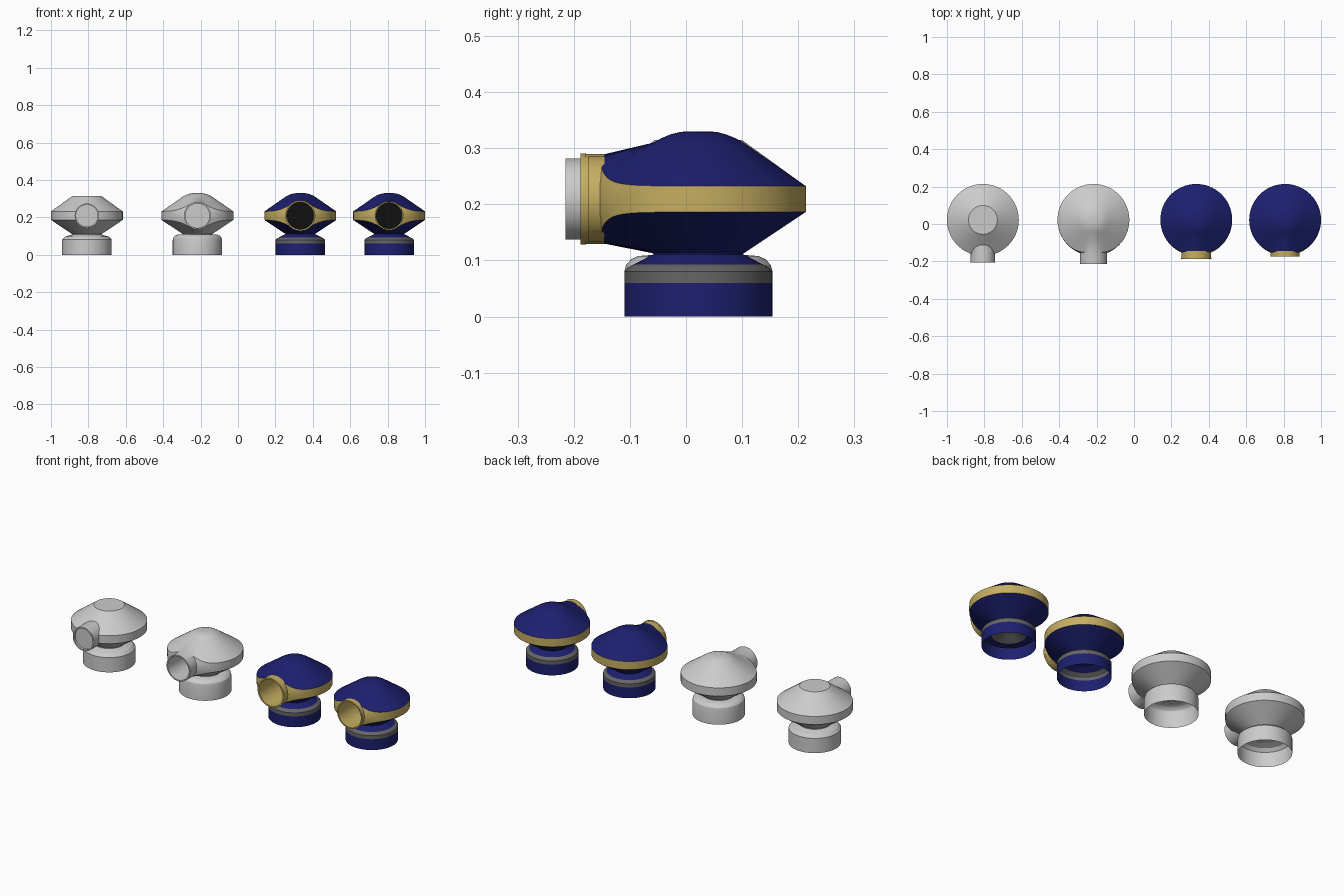
import bpy, bmesh, math
from mathutils import Matrix

if "Cube" in bpy.data.objects:
    bpy.data.objects.remove(bpy.data.objects["Cube"])

SEG = 96
CY = 0.022          # y of every unit's axis
PZ = 0.2095         # height of the nozzle axis
R = 0.192           # head radius


def material(name, c):
    m = bpy.data.materials.new(name)
    m.diffuse_color = (*c, 1)
    m.use_nodes = True
    m.node_tree.nodes["Principled BSDF"].inputs["Base Color"].default_value = m.diffuse_color
    return m


MATS = [material("navy", (0.012, 0.014, 0.16)), material("gold", (0.56, 0.42, 0.12)),
        material("black", (0.005, 0.005, 0.005)), material("dark_grey", (0.13, 0.13, 0.13))]


def finish(bm, name, coloured):
    bmesh.ops.recalc_face_normals(bm, faces=bm.faces)
    me = bpy.data.meshes.new(name)
    bm.to_mesh(me)
    bm.free()
    ob = bpy.data.objects.new(name, me)
    bpy.context.collection.objects.link(ob)
    if coloured:
        for m in MATS:
            me.materials.append(m)
    return ob


def smooth(ob):
    bpy.ops.object.select_all(action='DESELECT')
    bpy.context.view_layer.objects.active = ob
    ob.select_set(True)
    bpy.ops.object.shade_smooth_by_angle(angle=math.radians(25))


def revolve(name, x, section, mats, coloured, cap=(False, False)):
    # section(angle) gives the (radius, z) points; mats gives a material per strip
    bm = bmesh.new()
    cols = []
    for i in range(SEG):
        a = 2 * math.pi * i / SEG
        cols.append([bm.verts.new((x + r * math.sin(a), CY - r * math.cos(a), z))
                     for r, z in section(a)])
    for i in range(SEG):
        p, q = cols[i], cols[(i + 1) % SEG]
        for j in range(len(p) - 1):
            bm.faces.new((p[j], q[j], q[j + 1], p[j + 1])).material_index = mats[j]
    for end, on in zip((0, -1), cap):
        if on:
            bm.faces.new([c[end] for c in cols])
    return finish(bm, name, coloured)


def cylinder_y(name, x, rad, y0, y1, coloured, side, back):
    # nozzle cylinder running along y
    bm = bmesh.new()
    mat = Matrix.Translation((x, (y0 + y1) / 2, PZ)) @ Matrix.Rotation(math.pi / 2, 4, 'X')
    bmesh.ops.create_cone(bm, cap_ends=True, segments=64, radius1=rad, radius2=rad,
                          depth=y1 - y0, matrix=mat)
    for f in bm.faces:
        f.material_index = back if f.calc_center_median().y > y1 - 1e-4 else side
    return finish(bm, name, coloured)


def combine(ob, other, op):
    m = ob.modifiers.new(op, 'BOOLEAN')
    m.operation, m.object, m.solver = op, other, 'EXACT'
    bpy.context.view_layer.objects.active = ob
    bpy.ops.object.modifier_apply(modifier=m.name)
    bpy.data.objects.remove(other)


def plain_head(a):
    return [(0.08, 0.112), (R, 0.187), (R, 0.232), (0.077, 0.315)]


def flared_head(nozzle_r):
    # rim band swells up and down around the nozzle at the front
    def section(a):
        x = R * math.sin(a)
        g = math.exp(-(x / 0.085) ** 2) if math.cos(a) > 0 else 0
        h = 0.0228 + (nozzle_r - 0.0245) * g
        band = [(R - 0.018 * g * k * k, PZ + h * k) for k in (-1, -0.6, -0.2, 0.2, 0.6, 1)]
        return [(0.081, 0.113)] + band + [(0.08, 0.31), (0.066, 0.318), (0.05, 0.3245),
                                          (0.033, 0.329), (0.015, 0.3302)]
    return section


BASES = {
    "plain": ([(0.132, 0), (0.132, 0.082), (0.117, 0.097), (0.08, 0.108), (0.08, 0.114)], [0] * 4),
    "round": ([(0.132, 0), (0.132, 0.08), (0.129, 0.092), (0.12, 0.102), (0.107, 0.108),
               (0.08, 0.11), (0.08, 0.115)], [0] * 6),
    "banded": ([(0.132, 0), (0.132, 0.06), (0.132, 0.08), (0.126, 0.087), (0.115, 0.093),
                (0.08, 0.111), (0.08, 0.115)], [0, 3, 3, 3, 0, 0]),
}

# name, x, base, nozzle radius, nozzle front, bore depth, coloured
UNITS = [("plain", -0.808, "plain", 0.065, -0.205, 0.012, False),
         ("rounded", -0.217, "round", 0.072, -0.215, 0.17, False),
         ("wide_gold", 0.333, "banded", 0.08, -0.187, 0.2, True),
         ("short_gold", 0.808, "banded", 0.077, -0.174, 0.2, True)]

for name, x, base, nr, front, depth, col in UNITS:
    # base collar, open underneath
    pts, mats = BASES[base]
    smooth(revolve(name + "_base", x, lambda a: pts, mats, col))

    # head with nozzle and bore
    if name == "plain":
        head = revolve(name + "_head", x, plain_head, [0] * 3, col, (True, True))
        back = -0.03
    else:
        head = revolve(name + "_head", x, flared_head(nr), [0] + [1] * 5 + [0] * 5, col, (True, True))
        back = -0.145
    combine(head, cylinder_y("nozzle", x, nr, front, back, col, 1, 1), 'UNION')
    combine(head, cylinder_y("bore", x, nr - 0.007, front - 0.05, front + depth, col, 1, 2), 'DIFFERENCE')
    smooth(head)

    # raised lip on the widest nozzle
    if name == "wide_gold":
        bm = bmesh.new()
        rings = [(0.073, -0.188), (0.081, -0.188), (0.081, -0.178), (0.073, -0.178)]
        loops = [[bm.verts.new((x + r * math.cos(t), y, PZ + r * math.sin(t))) for r, y in rings]
                 for t in (2 * math.pi * i / 64 for i in range(64))]
        for i in range(64):
            p, q = loops[i], loops[(i + 1) % 64]
            for j in range(3):
                bm.faces.new((p[j], q[j], q[j + 1], p[j + 1])).material_index = 1
        smooth(finish(bm, "nozzle_lip", True))

# funnel inside the last base
smooth(revolve("base_funnel", 0.808, lambda a: [(0.131, 0.062), (0.085, 0.062), (0.03, 0.09), (0.03, 0.112)],
               [0, 3, 3], True))
